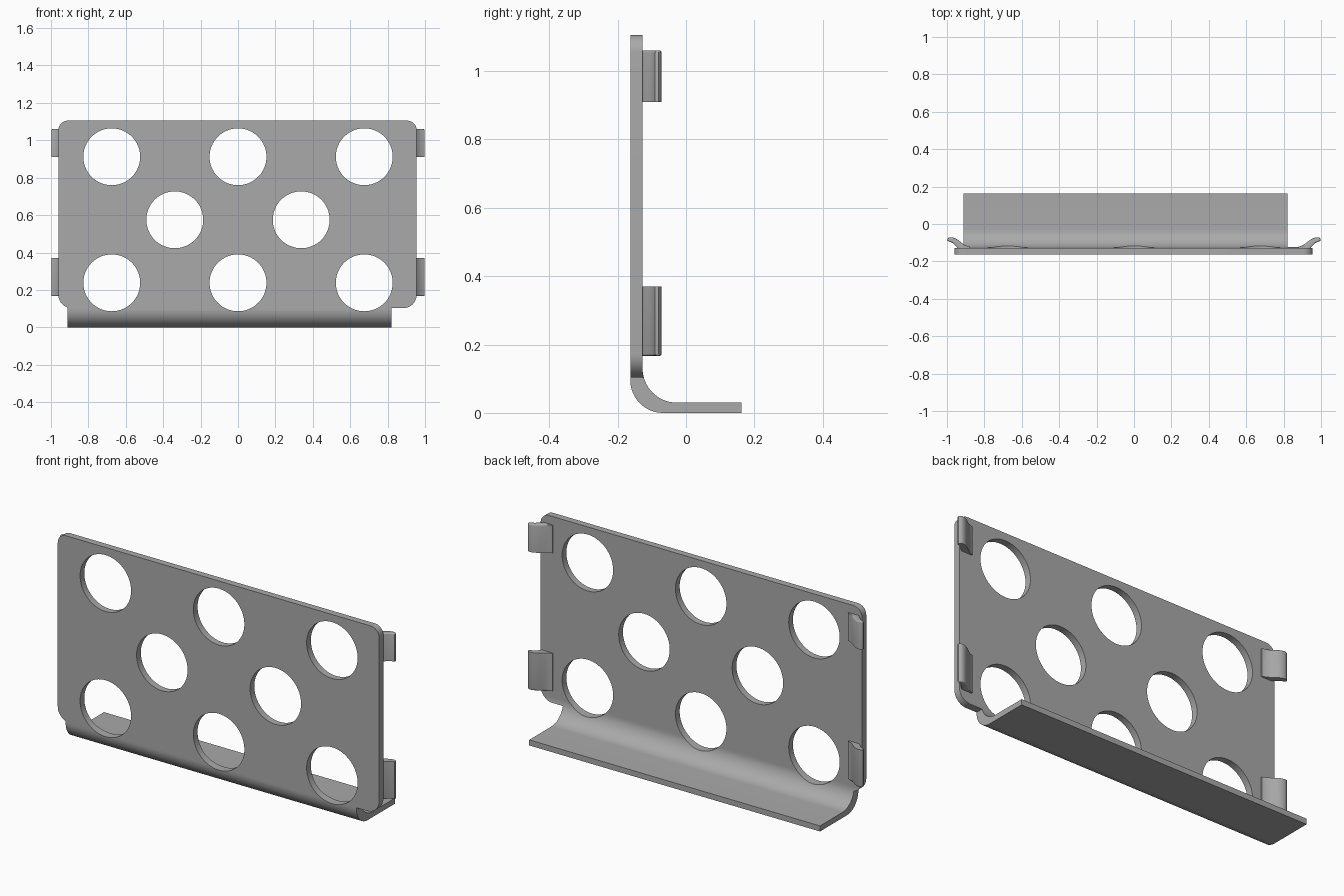
import bpy, bmesh, math
from mathutils import Vector

if "Cube" in bpy.data.objects:
    bpy.data.objects.remove(bpy.data.objects["Cube"])

steel = bpy.data.materials.new("grey steel")
steel.diffuse_color = (0.4, 0.4, 0.4, 1)
steel.use_nodes = True
steel.node_tree.nodes["Principled BSDF"].inputs["Base Color"].default_value = steel.diffuse_color


def arc(cx, cy, r, a0, a1, n=12):
    """Points on an arc, angles in degrees."""
    out = []
    for i in range(n + 1):
        a = math.radians(a0 + (a1 - a0) * i / n)
        out.append((cx + r * math.cos(a), cy + r * math.sin(a)))
    return out


def prism(name, loops, place, lo, hi):
    """Extrude closed 2D outlines from lo to hi; place maps (u, v, w) to xyz."""
    bm = bmesh.new()
    for pts in loops:
        a = [bm.verts.new(place(u, v, lo)) for u, v in pts]
        b = [bm.verts.new(place(u, v, hi)) for u, v in pts]
        bm.faces.new(a)
        bm.faces.new(b[::-1])
        for i in range(len(pts)):
            j = (i + 1) % len(pts)
            bm.faces.new((a[j], a[i], b[i], b[j]))
    bmesh.ops.recalc_face_normals(bm, faces=bm.faces)
    mesh = bpy.data.meshes.new(name)
    bm.to_mesh(mesh)
    bm.free()
    mesh.materials.append(steel)
    ob = bpy.data.objects.new(name, mesh)
    bpy.context.collection.objects.link(ob)
    return ob


def activate(ob):
    bpy.ops.object.select_all(action='DESELECT')
    ob.select_set(True)
    bpy.context.view_layer.objects.active = ob


def cut(ob, cutter, operation):
    activate(ob)
    m = ob.modifiers.new(operation, 'BOOLEAN')
    m.object, m.operation, m.solver = cutter, operation, 'EXACT'
    bpy.ops.object.modifier_apply(modifier=m.name)
    bpy.data.objects.remove(cutter)


def along_x(u, v, w):
    return Vector((w, u, v))


def along_y(u, v, w):
    return Vector((u, w, v))


def along_z(u, v, w):
    return Vector((u, v, w))


# Bent sheet: upright panel, rounded bend and rear flange as one side profile
section = ([(-0.163, 1.105)] + arc(-0.067, 0.096, 0.096, 180, 270, 16)
           + [(0.163, 0.0), (0.163, 0.03)]
           + arc(-0.027, 0.13, 0.10, 270, 180, 16) + [(-0.127, 1.105)])
panel = prism("bent_panel", [section], along_x, -1.1, 1.1)

# Front outline: rounded corners and the narrower, off-centre flange
outline = ([(-0.913, -0.1), (0.82, -0.1), (0.82, 0.103)]
           + arc(0.885, 0.173, 0.07, 270, 360)
           + arc(0.905, 1.055, 0.05, 0, 90)
           + arc(-0.91, 1.055, 0.05, 90, 180)
           + arc(-0.89, 0.173, 0.07, 180, 251))
cut(panel, prism("outline_cutter", [outline], along_y, -0.5, 0.5), 'INTERSECT')

# Eight round holes in staggered rows
centres = [(x, z) for z in (0.238, 0.912) for x in (-0.675, 0.0, 0.675)]
centres += [(-0.338, 0.575), (0.338, 0.575)]
holes = [arc(x, z, 0.152, 0, 360, 64)[:-1] for x, z in centres]
cut(panel, prism("hole_cutter", holes, along_y, -0.3, -0.06), 'DIFFERENCE')
activate(panel)
bpy.ops.object.shade_smooth_by_angle(angle=math.radians(30))

# Four flared side clips with one rounded outer corner each
clip = [(0.88, -0.121), (0.90, -0.115), (0.92, -0.102), (0.94, -0.086),
        (0.957, -0.076), (0.975, -0.071), (0.99, -0.073), (0.998, -0.081),
        (0.997, -0.090), (0.985, -0.095), (0.97, -0.101), (0.957, -0.115),
        (0.945, -0.126), (0.925, -0.134), (0.88, -0.134)]
for side, s in (("left", -1), ("right", 1)):
    for level, z0, z1 in (("lower", 0.167, 0.37), ("upper", 0.91, 1.06)):
        shape = [(s * x, y) for x, y in clip]
        ob = prism(f"{level}_{side}_clip", [shape], along_z, z0, z1)
        end = z0 if level == "lower" else z1
        bm = bmesh.new()
        bm.from_mesh(ob.data)
        rim = [e for e in bm.edges
               if all(abs(v.co.z - end) < 1e-5 and v.co.y > -0.13
                      and abs(v.co.x) > 0.89 for v in e.verts)]
        bmesh.ops.bevel(bm, geom=rim, offset=0.008, segments=3,
                        profile=0.5, affect='EDGES', clamp_overlap=True)
        bm.to_mesh(ob.data)
        bm.free()
        activate(ob)
        bpy.ops.object.shade_smooth_by_angle(angle=math.radians(40))
